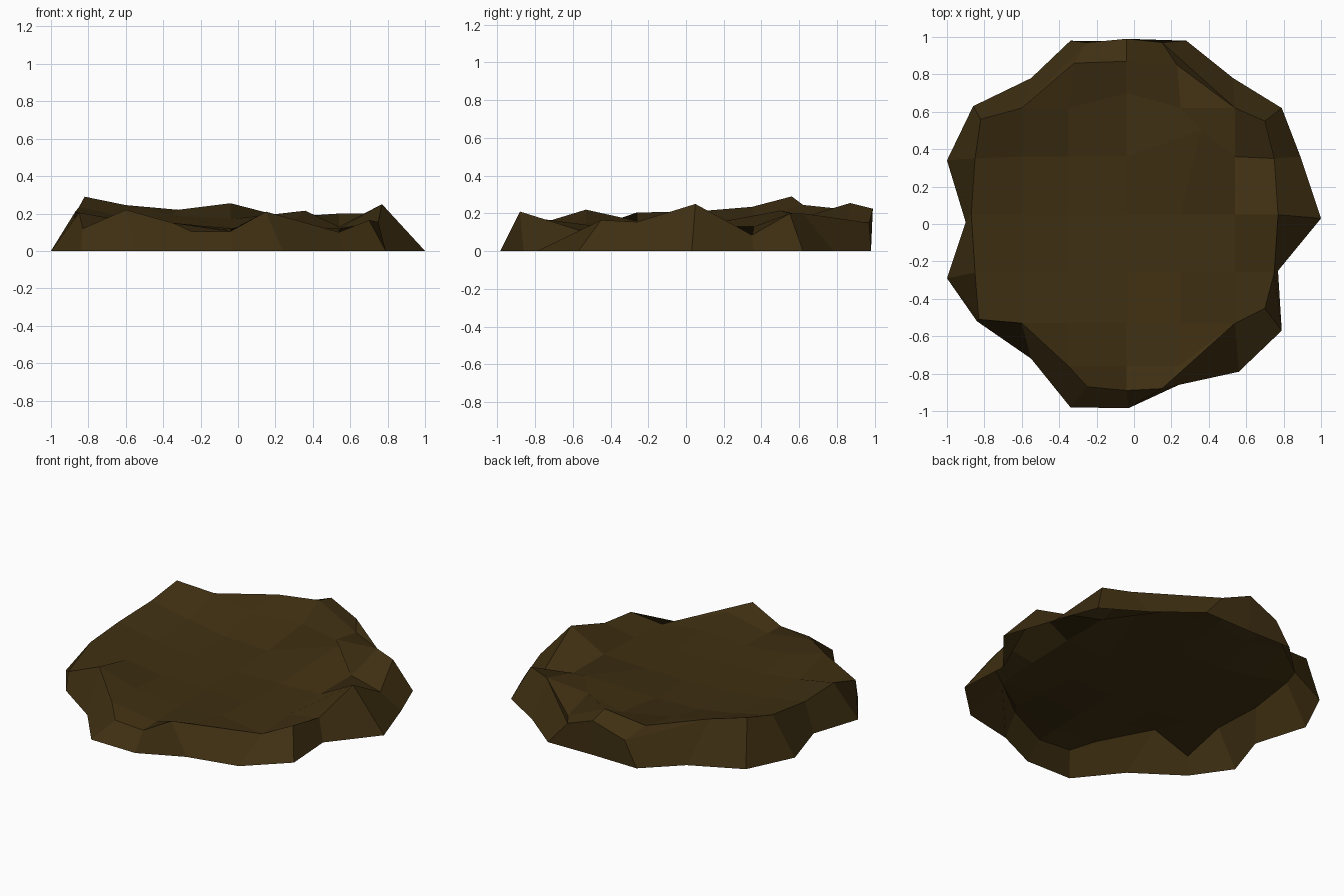
import bpy, bmesh

if "Cube" in bpy.data.objects:
    bpy.data.objects.remove(bpy.data.objects["Cube"])

# Flat earth colour
soil = bpy.data.materials.new("dark_soil")
soil.diffuse_color = (0.050, 0.029, 0.006, 1)
soil.use_nodes = True
soil.node_tree.nodes["Principled BSDF"].inputs["Base Color"].default_value = soil.diffuse_color

bm = bmesh.new()


def row(pts):
    return [bm.verts.new(p) for p in pts]


def strip(a, b):
    """Quads between two rows of equal length."""
    for i in range(len(a) - 1):
        quad = [a[i], a[i + 1], b[i + 1], b[i]]
        bm.faces.new(quad)


# Slightly hollow middle: five by five grid, listed back to front
xs = [-.60, -.35, -.04, .25, .54]
ys = [.62, .36, .05, -.26, -.53]
heights = [[.245, .19, .17, .18, .20],
           [.18, .14, .13, .215, .13],
           [.16, .13, .12, .12, .13],
           [.16, .13, .12, .12, .12],
           [.22, .15, .12, .14, .10]]
grid = [row([(x, y, z) for x, z in zip(xs, zs)]) for y, zs in zip(ys, heights)]
grid[1][3].co.xy = (.36, .50)          # pushed-out lump
grid[0][2].co.y = .70
for a, b in zip(grid, grid[1:]):
    strip(a, b)

# Raised rim on each side
back_in = row([(-.32, .86, .22), (-.04, .87, .255), (.23, .85, .13)])
back = row([(-.25, .97, .15), (-.04, .99, .225), (.15, .97, .15)])
front_in = row([(-.35, -.76, .15), (-.04, -.76, .11), (.24, -.76, .17)])
front = row([(-.25, -.87, .105), (-.04, -.89, .105), (.15, -.88, .21)])
left = row([(-.82, .56, .29), (-.85, .35, .235), (-.87, .05, .21),
            (-.85, -.26, .205), (-.83, -.51, .12)])
right = row([(.70, .55, .20), (.75, .35, .085), (.77, .05, .25),
             (.75, -.26, .155), (.70, -.45, .165)])
strip(back, back_in)
strip(back_in, grid[0][1:4])
strip(grid[4][1:4], front_in)
strip(front_in, front)
strip([r[0] for r in grid], left)
strip(right, [r[4] for r in grid])

# Ragged outline on the ground, clockwise from the back left
ground = row([(x, y, 0) for x, y in [
    (-.34, .98), (-.04, .975), (.28, .98), (.53, .78), (.79, .62), (.89, .36),
    (1.0, .03), (.77, -.25), (.79, -.57), (.56, -.79), (.24, -.86),
    (-.03, -.985), (-.34, -.98), (-.55, -.72), (-.84, -.52), (-1.0, -.29),
    (-.90, .01), (-1.0, .34), (-.86, .63), (-.55, .78)]])

# Sloping sides, one ground point per rim point
rim = (back + [grid[0][4]] + right + [grid[4][4]] + front[::-1]
       + [grid[4][0]] + left[::-1] + [grid[0][0]])
strip(rim + rim[:1], ground + ground[:1])

# Corner gussets joining the end rows to the middle
for end, inner, side, corner in [
        (back[0], back_in[0], grid[0][1], grid[0][0]),
        (back[2], back_in[2], grid[0][3], grid[0][4]),
        (front[0], front_in[0], grid[4][1], grid[4][0]),
        (front[2], front_in[2], grid[4][3], grid[4][4])]:
    bm.faces.new((inner, side, corner))
    bm.faces.new((end, inner, corner))

bmesh.ops.recalc_face_normals(bm, faces=bm.faces)
if sum(f.normal.z for f in bm.faces) < 0:
    bmesh.ops.reverse_faces(bm, faces=bm.faces)

mesh = bpy.data.meshes.new("dirt_mound")
bm.to_mesh(mesh)
bm.free()
mesh.materials.append(soil)
bpy.context.collection.objects.link(bpy.data.objects.new("dirt_mound", mesh))
